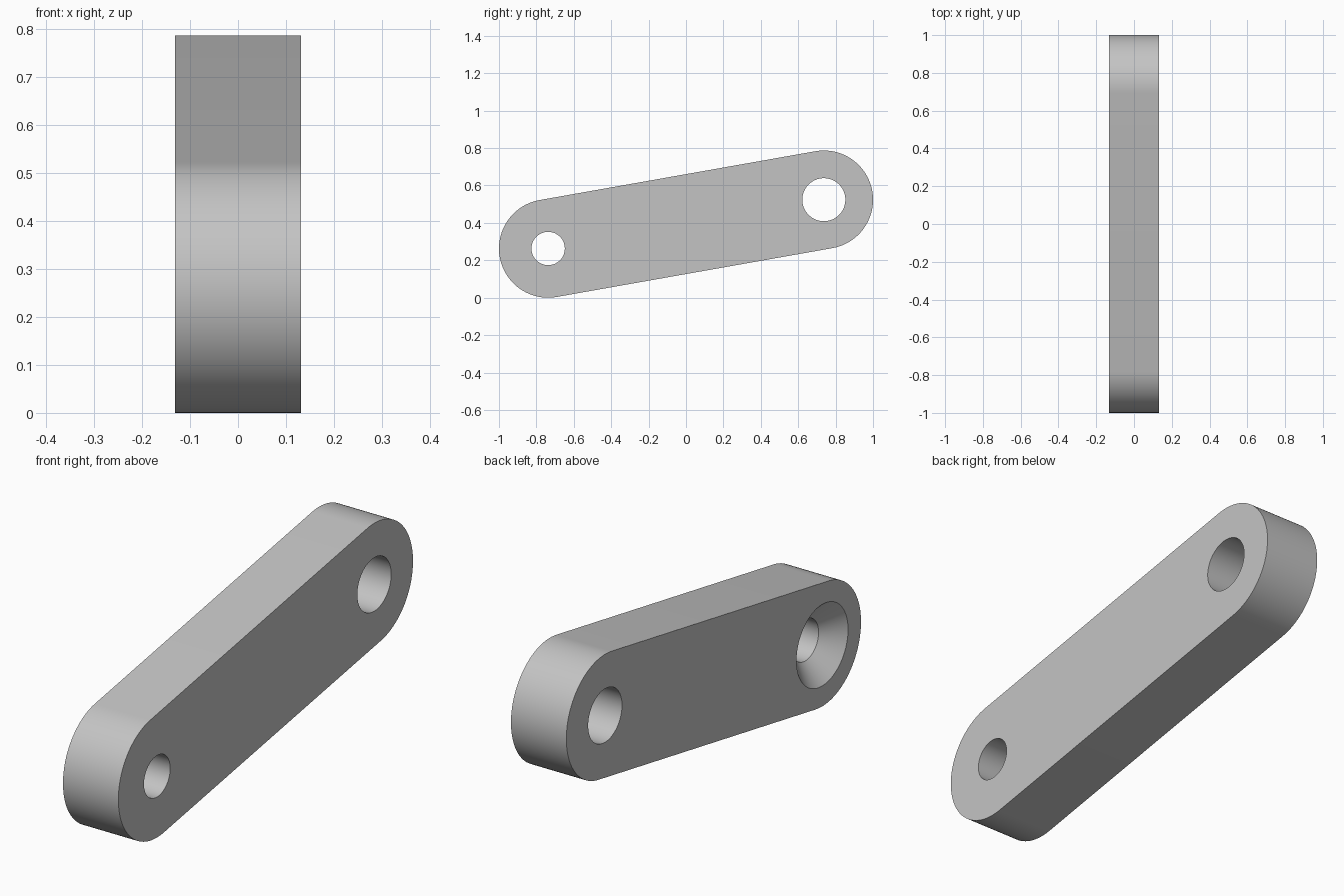
import bpy, bmesh, math
from mathutils import Matrix, Vector

if "Cube" in bpy.data.objects:
    bpy.data.objects.remove(bpy.data.objects["Cube"], do_unlink=True)

R = 0.263                      # end radius
HALF = R / 2                   # half thickness
LOW = Vector((0, -0.737, R))
HIGH = Vector((0, 0.737, 0.524))
SEG = 48


def make_object(name, bm):
    bmesh.ops.recalc_face_normals(bm, faces=bm.faces)
    mesh = bpy.data.meshes.new(name)
    bm.to_mesh(mesh)
    bm.free()
    obj = bpy.data.objects.new(name, mesh)
    bpy.context.collection.objects.link(obj)
    return obj


def cutter(name, center, profile):
    """Solid of revolution about the x axis from (x, radius) pairs."""
    bm = bmesh.new()
    rings = []
    for x, r in profile:
        ring = []
        for i in range(2 * SEG):
            a = math.pi * i / SEG
            ring.append(bm.verts.new(center + Vector((x, r * math.cos(a), r * math.sin(a)))))
        rings.append(ring)
    for a, b in zip(rings, rings[1:]):
        for i in range(len(a)):
            j = (i + 1) % len(a)
            bm.faces.new((a[i], a[j], b[j], b[i]))
    bm.faces.new(rings[0])
    bm.faces.new(rings[-1])
    obj = make_object(name, bm)
    obj.hide_render = True
    return obj


# Link body: a tilted stadium outline extruded across its thickness
tilt = math.atan2(HIGH.z - LOW.z, HIGH.y - LOW.y)
bm = bmesh.new()
outline = []
for center, start in ((HIGH, tilt - math.pi / 2), (LOW, tilt + math.pi / 2)):
    for i in range(SEG + 1):
        a = start + math.pi * i / SEG
        outline.append(bm.verts.new(center + Vector((-HALF, R * math.cos(a), R * math.sin(a)))))
face = bm.faces.new(outline)
ext = bmesh.ops.extrude_face_region(bm, geom=[face])
bmesh.ops.translate(bm, vec=(2 * HALF, 0, 0),
                    verts=[v for v in ext["geom"] if isinstance(v, bmesh.types.BMVert)])
link = make_object("link_arm", bm)

# Holes: plain through hole at the high end, countersunk hole at the low end
SMALL, SINK, DEPTH, OVER = 0.089, 0.175, 0.08, 0.04
slope = (SINK - SMALL) / DEPTH
cutters = [
    cutter("large_hole_cutter", HIGH, [(-HALF - OVER, 0.115), (HALF + OVER, 0.115)]),
    cutter("countersunk_hole_cutter", LOW,
           [(-HALF - OVER, SINK + OVER * slope), (-HALF + DEPTH, SMALL), (HALF + OVER, SMALL)]),
]
bpy.ops.object.select_all(action='DESELECT')
bpy.context.view_layer.objects.active = link
link.select_set(True)
for c in cutters:
    mod = link.modifiers.new(c.name, 'BOOLEAN')
    mod.operation = 'DIFFERENCE'
    mod.solver = 'EXACT'
    mod.object = c
    bpy.ops.object.modifier_apply(modifier=mod.name)
for c in cutters:
    bpy.data.objects.remove(c, do_unlink=True)

# Single plain grey finish
grey = bpy.data.materials.new("light_grey")
grey.use_nodes = True
color = (0.55, 0.55, 0.55, 1)
grey.diffuse_color = color
grey.node_tree.nodes["Principled BSDF"].inputs["Base Color"].default_value = color
link.data.materials.clear()
link.data.materials.append(grey)
bpy.ops.object.shade_smooth_by_angle(angle=math.radians(30))
